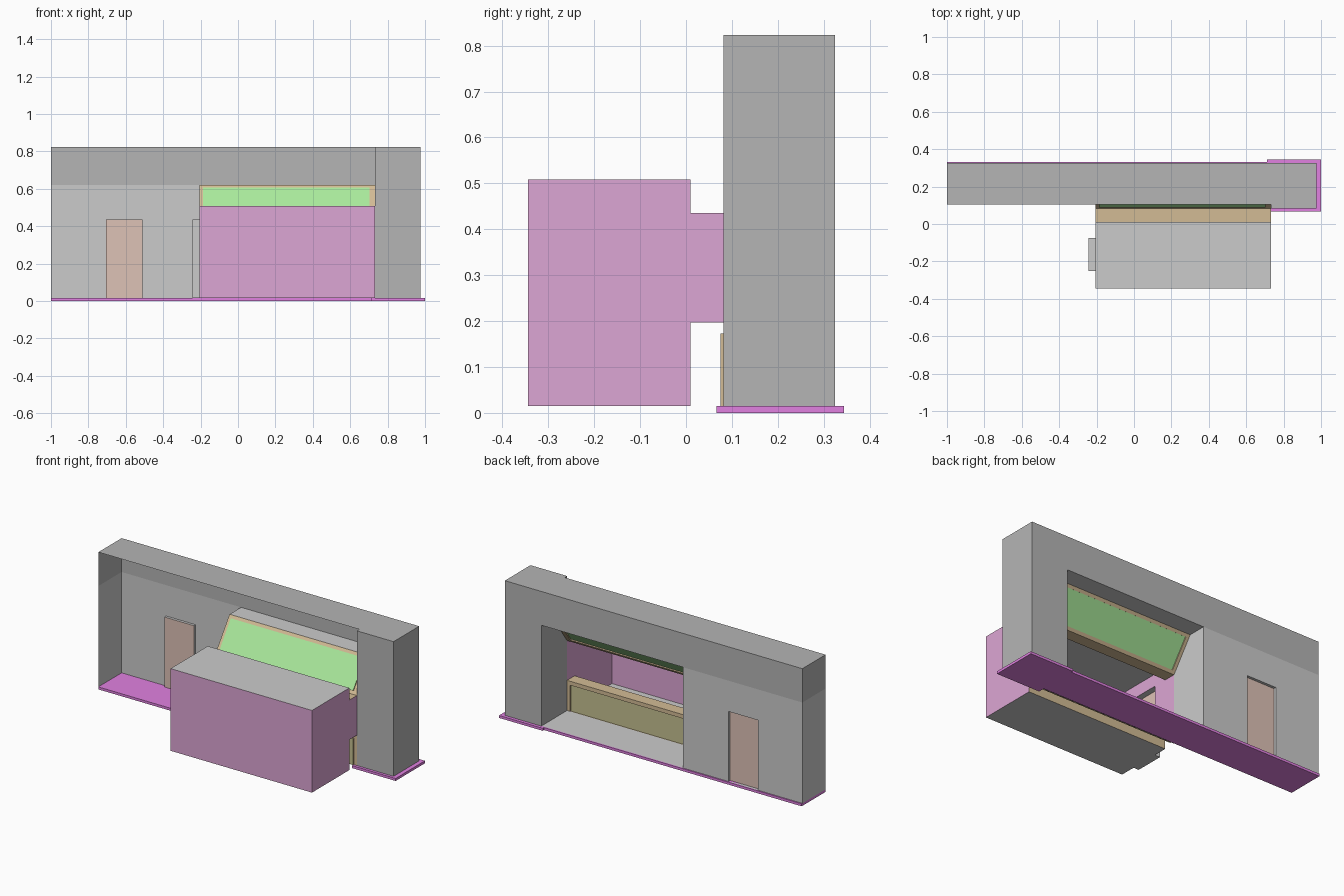
import bpy, bmesh
from mathutils import Vector

if "Cube" in bpy.data.objects:
    bpy.data.objects.remove(bpy.data.objects["Cube"])


def material(name, r, g, b):
    m = bpy.data.materials.new(name)
    m.diffuse_color = (r, g, b, 1)
    m.use_nodes = True
    m.node_tree.nodes["Principled BSDF"].inputs["Base Color"].default_value = m.diffuse_color
    return m


DARK = material("dark_grey", 0.46, 0.46, 0.46)
LIGHT = material("light_grey", 0.70, 0.70, 0.70)
BASE = material("magenta", 0.75, 0.22, 0.75)
PINK = material("pink", 0.72, 0.38, 0.66)
TAN = material("tan", 0.65, 0.50, 0.30)
OLIVE = material("olive", 0.56, 0.53, 0.28)
GREEN = material("green", 0.40, 0.82, 0.33)
DOOR = material("copper", 0.73, 0.54, 0.47)


def mesh(name, faces):
    """Object from (points, material) pairs, with shared corners welded."""
    bm = bmesh.new()
    mats = []
    for pts, mat in faces:
        if mat not in mats:
            mats.append(mat)
        f = bm.faces.new([bm.verts.new(p) for p in pts])
        f.material_index = mats.index(mat)
    bmesh.ops.remove_doubles(bm, verts=bm.verts, dist=1e-5)
    me = bpy.data.meshes.new(name)
    bm.to_mesh(me)
    bm.free()
    for m in mats:
        me.materials.append(m)
    ob = bpy.data.objects.new(name, me)
    bpy.context.collection.objects.link(ob)
    return ob


def shell(name, lo, hi, sides):
    """Box shell with only the listed sides, e.g. {'-x': material}."""
    faces = []
    for side, mat in sides.items():
        a = "xyz".index(side[1])
        b, c = (a + 1) % 3, (a + 2) % 3
        pts = []
        for s, t in ((0, 0), (1, 0), (1, 1), (0, 1)):
            p = [0, 0, 0]
            p[a] = hi[a] if side[0] == "+" else lo[a]
            p[b] = (lo[b], hi[b])[s]
            p[c] = (lo[c], hi[c])[t]
            pts.append(p)
        faces.append((pts if side[0] == "+" else pts[::-1], mat))
    return mesh(name, faces)


def all_sides(mat):
    return {s + a: mat for s in "+-" for a in "xyz"}


def recessed(name, origin, u, v, size, margins, depth, frame, reveal, pane):
    """Flat wall with a rectangular pane sunk against its normal u x v."""
    o, u, v = Vector(origin), Vector(u).normalized(), Vector(v).normalized()
    n = u.cross(v)
    (w, h), (l, r, b, t) = size, margins

    def ring(x0, x1, y0, y1, d):
        return [o + u * x + v * y - n * d
                for x, y in ((x0, y0), (x1, y0), (x1, y1), (x0, y1))]

    outer = ring(0, w, 0, h, 0)
    inner = ring(l, w - r, b, h - t, 0)
    sunk = ring(l, w - r, b, h - t, depth)
    faces = [(sunk, pane)]
    for i in range(4):
        j = (i + 1) % 4
        if i > 0 or b > 0:
            faces.append(([outer[i], outer[j], inner[j], inner[i]], frame))
        faces.append(([inner[i], inner[j], sunk[j], sunk[i]], reveal))
    return mesh(name, faces)


Z0, Z1, ZT = 0.015, 0.62, 0.823          # floor, beam underside, top
XL, XR = -0.207, 0.732                   # window opening
YF, YB = 0.082, 0.325                    # room front and back

# Base plates
shell("base_plate", (-1, YF + 0.022, 0), (0.71, 0.332, Z0), all_sides(BASE))
shell("column_base", (0.71, 0.066, 0), (1, 0.344, Z0), all_sides(BASE))

# Column and open-fronted beam
shell("column", (XR, YF, Z0), (0.975, YB, ZT), all_sides(DARK))
shell("beam", (-1, 0.105, Z1), (XR, YB, ZT),
      {"-x": DARK, "+y": DARK, "+z": DARK})
shell("soffit", (XL, 0.215, Z1), (XR, YB, Z1), {"-z": LIGHT})

# Left room walls and floor
shell("end_wall", (-1, 0.105, Z0), (XL, YB, Z1), {"-x": LIGHT})
recessed("back_wall_with_door", (XL, YB, Z0), (-1, 0, 0), (0, 0, 1),
         (XL + 1, Z1 - Z0), (0.303, 0.295, 0, Z1 - 0.435), 0.016,
         LIGHT, LIGHT, DOOR)
mesh("partition_wall", [([(XL, y, z) for y, z in (
    (YF, Z0), (YB, Z0), (YB, Z1), (0.215, Z1), (YF, 0.435))], LIGHT)])
shell("room_floor", (XL, YF, Z0), (XR, YB, Z0 + 0.001), {"+z": LIGHT})

# Slanted window and the panel under the opening
recessed("slanted_window", (XR, YF, 0.435), (-1, 0, 0),
         (0, 0.215 - YF, Z1 - 0.435), (XR - XL, 0.2285),
         (0.03, 0.02, 0.02, 0.02), 0.006, TAN, TAN, GREEN)
recessed("lower_panel", (XR, YF, Z0), (-1, 0, 0), (0, 0, 1),
         (XR - XL, 0.197 - Z0), (0.02, 0.02, 0, 0.024), 0.007,
         TAN, TAN, OLIVE)

# Passage joining the room to the front box
shell("passage", (XL, 0.01, 0.197), (XR, YF, 0.435),
      {"+z": TAN, "-z": TAN, "-x": PINK, "+x": PINK})

# Hollow front box with a door alcove in its left wall
shell("front_box", (XL, -0.344, Z0), (XR, 0.01, 0.508),
      {"+x": PINK, "-y": PINK, "+z": LIGHT, "-z": LIGHT})
for name, z0, z1 in (("box_back_lower", Z0, 0.197),
                     ("box_back_upper", 0.435, 0.508)):
    shell(name, (XL, 0.01, z0), (XR, 0.01, z1), {"+y": TAN})
recessed("box_side_with_door", (XL, -0.344, Z0), (0, 1, 0), (0, 0, 1),
         (0.354, 0.508 - Z0), (0.094, 0.085, 0, 0.073), 0.035,
         PINK, LIGHT, DOOR)
